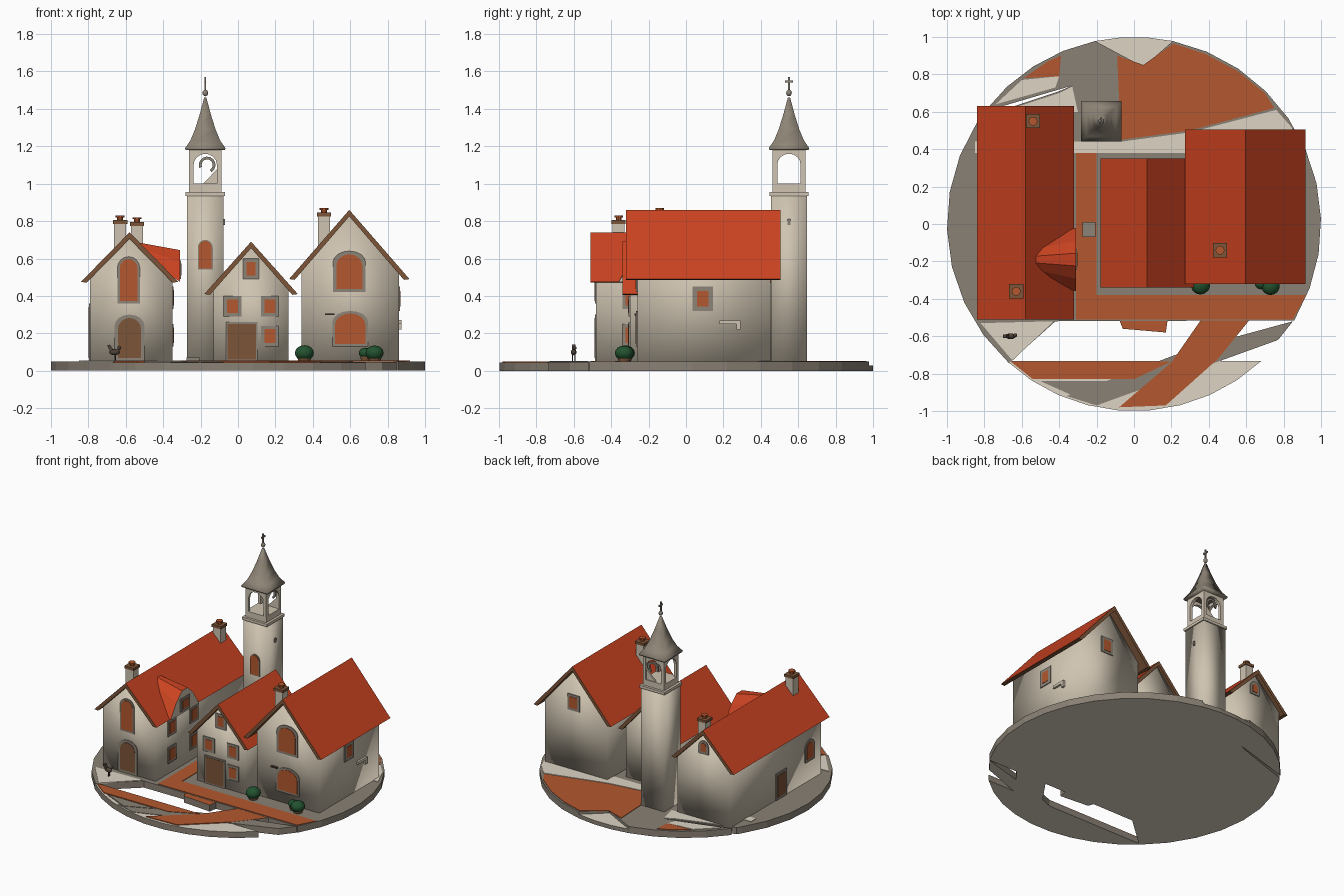
import bpy, bmesh, math
from mathutils import Vector, Matrix

cube = bpy.data.objects.get("Cube")
if cube:
    bpy.data.objects.remove(cube, do_unlink=True)


def material(name, hexa):
    srgb = [int(hexa[i:i + 2], 16) / 255 for i in range(0, 6, 2)]
    col = [c / 12.92 if c < 0.04 else ((c + 0.055) / 1.055) ** 2.4 for c in srgb] + [1]
    m = bpy.data.materials.new(name)
    m.use_nodes = True
    m.diffuse_color = col
    m.node_tree.nodes["Principled BSDF"].inputs["Base Color"].default_value = col
    return m


ROOF = material("roof_red", "cb4321")
TIMBER = material("timber_brown", "7c5539")
WALL = material("wall_plaster", "cfc4b1")
SLATE = material("spire_slate", "8f8577")
FRAME = material("frame_stone", "8c8478")
PANE = material("terracotta", "b3582e")
GREEN = material("bush_green", "22522f")
EARTH = material("ground_taupe", "8a8175")
PAVING = material("pale_paving", "ddd4c4")
IRON = material("dark_iron", "4f4238")


def finish(name, bm, *mats):
    bmesh.ops.recalc_face_normals(bm, faces=bm.faces)
    me = bpy.data.meshes.new(name)
    bm.to_mesh(me)
    bm.free()
    ob = bpy.data.objects.new(name, me)
    bpy.context.collection.objects.link(ob)
    for m in mats:
        me.materials.append(m)
    return ob


# Extrude a flat outline along an axis from a to b
def prism(name, pts, axis, a, b, *mats, rule=None, smooth=False):
    place = {"x": lambda u, v: (a, u, v), "y": lambda u, v: (u, a, v), "z": lambda u, v: (u, v, a)}[axis]
    bm = bmesh.new()
    face = bm.faces.new([bm.verts.new(place(u, v)) for u, v in pts])
    new = bmesh.ops.extrude_face_region(bm, geom=[face])["geom"]
    step = Vector([(b - a) * (axis == k) for k in "xyz"])
    bmesh.ops.translate(bm, vec=step, verts=[g for g in new if isinstance(g, bmesh.types.BMVert)])
    bmesh.ops.recalc_face_normals(bm, faces=bm.faces)
    for f in bm.faces:
        f.smooth = smooth
        f.material_index = rule(f) if rule else 0
    return finish(name, bm, *mats)


def box(name, x, y, z0, z1, hx, hy, mat, smooth=False):
    pts = [(x - hx, y - hy), (x + hx, y - hy), (x + hx, y + hy), (x - hx, y + hy)]
    return prism(name, pts, "z", z0, z1, mat, smooth=smooth)


# Ground piece: own colour on top, taupe rim, pale underside
def slab(name, pts, top, mat):
    prism(name, pts, "z", 0, top, mat, EARTH, PAVING,
          rule=lambda f: 0 if f.normal.z > 0.5 else 2 if f.normal.z < -0.5 else 1)


# Stack of rings (z, radius) around a vertical axis
def lathe(name, x, y, rings, sides, mat, turn=0.0, smooth=False):
    bm = bmesh.new()
    loops = [[bm.verts.new((x + r * math.cos(turn + math.tau * i / sides),
                            y + r * math.sin(turn + math.tau * i / sides), z)) for i in range(sides)]
             for z, r in rings]
    for lo, hi in zip(loops, loops[1:]):
        for i in range(sides):
            j = (i + 1) % sides
            bm.faces.new((lo[i], lo[j], hi[j], hi[i]))
    bm.faces.new(loops[0])
    bm.faces.new(loops[-1])
    for f in bm.faces:
        f.smooth = smooth
    return finish(name, bm, mat)


def ball(name, loc, size, mat):
    bm = bmesh.new()
    bmesh.ops.create_uvsphere(bm, u_segments=14, v_segments=8, radius=1,
                              matrix=Matrix.Translation(loc) @ Matrix.Diagonal((*size, 1)))
    for f in bm.faces:
        f.smooth = True
    return finish(name, bm, mat)


# Opening outline, straight or with an arched top
def outline(u, z0, z1, w, arch):
    h = w / 2
    if not arch:
        return [(u - h, z0), (u + h, z0), (u + h, z1), (u - h, z1)]
    rise = min(h, 0.06)
    top = [(u + h * math.cos(math.pi * i / 8), z1 - rise + rise * math.sin(math.pi * i / 8)) for i in range(9)]
    return [(u - h, z0), (u + h, z0)] + top


# Framed plate on a wall: axis and sign give the facing direction
def window(name, axis, at, sign, u, z0, z1, w, arch=False, pane=PANE, b=0.018):
    prism(name + "_frame", outline(u, z0, z1, w, arch), axis, at - sign * 0.002, at + sign * 0.006, FRAME)
    prism(name + "_pane", outline(u, z0 + b, z1 - b, w - 2 * b, arch), axis, at, at + sign * 0.009, pane)


# Gabled house with a thick roof, red above and timber below
def house(name, rx, rz, half, drop, wl, wr, roof_y, wall_y, t=0.035):
    k = drop / half
    under = lambda x: rz - t + 0.006 - k * abs(x - rx)
    prism(name + "_walls", [(wl, 0.03), (wr, 0.03), (wr, under(wr)), (rx, under(rx)), (wl, under(wl))],
          "y", *wall_y, WALL, smooth=True)
    l, r, e = rx - half, rx + half, rz - drop
    prism(name + "_roof", [(l, e), (rx, rz), (r, e), (r - 0.03, e - 0.004), (rx, rz - t), (l + 0.03, e - 0.004)],
          "y", *roof_y, ROOF, TIMBER, rule=lambda f: 0 if f.normal.z > 0.1 else 1)


def chimney(name, x, y, z0, z1):
    box(name + "_stack", x, y, z0, z1 - 0.04, 0.032, 0.032, WALL)
    box(name + "_collar", x, y, z1 - 0.045, z1 - 0.025, 0.038, 0.038, TIMBER)
    lathe(name + "_pot", x, y, [(z1 - 0.026, 0.016), (z1 - 0.01, 0.016), (z1 - 0.01, 0.024), (z1, 0.024)], 10, PANE)


def arc(a0, a1, n):
    return [(math.cos(math.radians(a0 + (a1 - a0) * i / n)), math.sin(math.radians(a0 + (a1 - a0) * i / n)))
            for i in range(n + 1)]


# Ground: broken round slab with open gaps
slab("ground_main", arc(-31, 78, 10) + [(0.05, 0.84)] + arc(102, 143, 4)
     + [(-0.33, 0.74), (-0.4, 0.71), (-0.82, 0.57)] + arc(147, 228, 7) + [(-0.42, -0.52)], 0.05, EARTH)
slab("ground_back_notch", arc(78, 102, 3) + [(0.05, 0.84)], 0.03, PAVING)
slab("ground_front", arc(-133, -47, 9), 0.045, PAVING)
slab("ground_diagonal", [(0.85, -0.52), (0.77, -0.62), (-0.2, -0.97), (-0.36, -0.92), (0.3, -0.67)], 0.048, EARTH)
slab("ground_bridge", [(0.36, -0.51), (0.62, -0.51), (0.45, -0.72), (0.2, -0.74)], 0.049, PANE)
slab("ground_lobe", [(-0.08, -0.51), (0.18, -0.51), (0.17, -0.58), (-0.06, -0.56)], 0.049, PANE)

patches = {
    "path_front": (PANE, [(-0.31, -0.51), (0.85, -0.51), (0.92, -0.38), (-0.2, -0.38), (-0.2, 0.38), (-0.31, 0.38)]),
    "path_back": (PANE, [(-0.07, 0.45), (0.3, 0.5), (0.75, 0.62), (0.7, 0.7), (0.55, 0.82), (0.38, 0.91),
                         (0.21, 0.965), (0.05, 0.85), (-0.09, 0.9)]),
    "paving_left": (PAVING, [(-0.82, -0.53), (-0.65, -0.73), (-0.43, -0.52)]),
    "paving_back": (PAVING, [(-0.85, 0.38), (0.9, 0.38), (0.84, 0.52), (0.76, 0.61), (0.3, 0.49), (-0.07, 0.44), (-0.85, 0.44)]),
    "paving_back_left": (PAVING, [(-0.8, 0.57), (-0.3, 0.6), (-0.33, 0.735), (-0.4, 0.7)]),
    "paving_left_rear": (PAVING, [(-0.74, 0.64), (-0.42, 0.73), (-0.4, 0.79), (-0.6, 0.77)]),
    "path_left_rear": (PANE, [(-0.59, 0.78), (-0.4, 0.79), (-0.39, 0.9), (-0.46, 0.87)]),
}
for name, (mat, pts) in patches.items():
    prism(name, pts, "z", 0.047, 0.054, mat)
front = {
    "path_strip": (PANE, [(-0.66, -0.735), (0.2, -0.735), (0.0, -0.83), (-0.54, -0.83)]),
    "path_end": (PANE, [(0.2, -0.74), (0.45, -0.72), (0.17, -0.97), (-0.08, -0.98)]),
    "earth_strip": (EARTH, [(-0.5, -0.84), (-0.1, -0.84), (-0.3, -0.93)]),
}
for name, (mat, pts) in front.items():
    prism(name, pts, "z", 0.044, 0.051, mat)
box("drain_cover", -0.24, -0.03, 0.05, 0.07, 0.035, 0.04, FRAME)

# Houses
house("left_house", -0.58, 0.74, 0.26, 0.265, -0.79, -0.35, (-0.51, 0.63), (-0.48, 0.6))
house("middle_house", 0.07, 0.69, 0.25, 0.28, -0.13, 0.27, (-0.34, 0.35), (-0.3, 0.33))
house("right_house", 0.595, 0.86, 0.322, 0.37, 0.34, 0.86, (-0.32, 0.505), (-0.26, 0.45))
chimney("left_front_chimney", -0.63, -0.36, 0.63, 0.83)
chimney("left_back_chimney", -0.54, 0.55, 0.63, 0.82)
chimney("right_chimney", 0.46, -0.14, 0.65, 0.87)

window("left_door", "y", -0.48, -1, -0.58, 0.05, 0.3, 0.16, True, TIMBER)
window("left_upper", "y", -0.48, -1, -0.585, 0.36, 0.61, 0.12, True, b=0.013)
window("left_back", "y", 0.6, 1, -0.57, 0.55, 0.65, 0.08, True)
window("left_side_door", "x", -0.79, -1, 0.0, 0.05, 0.25, 0.13, False, TIMBER)
window("left_side", "x", -0.79, -1, -0.34, 0.2, 0.36, 0.11, True)
for i, y in enumerate((-0.29, -0.03)):
    for j, z in enumerate((0.13, 0.33)):
        window(f"left_court_{i}{j}", "x", -0.35, 1, y, z, z + 0.12, 0.1)
window("middle_door", "y", -0.3, -1, 0.02, 0.05, 0.26, 0.17, False, TIMBER, b=0.01)
for i, (x, z, w) in enumerate(((0.07, 0.49, 0.085), (-0.03, 0.29, 0.095), (0.17, 0.29, 0.095), (0.17, 0.13, 0.095))):
    window(f"middle_window_{i}", "y", -0.3, -1, x, z, z + 0.11, w)
window("right_upper", "y", -0.26, -1, 0.595, 0.42, 0.64, 0.175, True)
window("right_lower", "y", -0.26, -1, 0.6, 0.13, 0.32, 0.19, True, b=0.014)
window("right_side", "x", 0.86, 1, 0.09, 0.32, 0.45, 0.11, b=0.024)
window("right_back", "y", 0.45, 1, 0.62, 0.5, 0.62, 0.1)
prism("side_bracket", [(0.18, 0.25), (0.27, 0.25), (0.27, 0.22), (0.29, 0.22), (0.29, 0.27), (0.18, 0.27)],
      "x", 0.855, 0.875, WALL)
box("small_lantern", 0.49, -0.265, 0.297, 0.307, 0.025, 0.01, IRON)

# Dormer: flared hood widening out of the left house roof
bm = bmesh.new()
shape = ((-1, 0), (-0.6, 0.62), (-0.2, 1), (0.2, 1), (0.6, 0.62), (1, 0))
back, mouth = [[bm.verts.new((x, -0.19 + r * u, z + h * v)) for u, v in shape]
               for x, r, z, h in ((-0.53, 0.09, 0.62, 0.065), (-0.31, 0.17, 0.475, 0.17))]
for i in range(len(shape) - 1):
    bm.faces.new((back[i], back[i + 1], mouth[i + 1], mouth[i]))
bm.faces.new((back[0], mouth[0], mouth[-1], back[-1]))
bm.faces.new(back)
bm.faces.new(mouth).material_index = 1
finish("dormer", bm, ROOF, WALL)
window("dormer_window", "x", -0.31, 1, -0.19, 0.49, 0.59, 0.11)

# Bell tower
TX, TY = -0.175, 0.55
box("tower_shaft", TX, TY, 0.03, 0.94, 0.097, 0.097, WALL, smooth=True)
box("tower_cornice", TX, TY, 0.935, 0.955, 0.105, 0.105, WALL)
box("belfry_sill", TX, TY, 0.95, 1.0, 0.087, 0.087, WALL)
for axis, c, o in (("x", TY, TX), ("y", TX, TY)):
    hole = outline(c, 0.99, 1.16, 0.125, True)
    arch = [(c + 0.087, 0.99), (c + 0.087, 1.19), (c - 0.087, 1.19), (c - 0.087, 0.99), hole[0]] + hole[:1:-1] + [hole[1]]
    for s in (-1, 1):
        prism(f"belfry_{axis}_{'far' if s > 0 else 'near'}", arch, axis, o + s * 0.065, o + s * 0.086, WALL)
# Broken tracery in the rear arch
prism("tracery_corner", [(TX - 0.02, 0.99), (TX + 0.065, 0.99), (TX + 0.065, 1.08)], "y", TY + 0.068, TY + 0.08, WALL)
ring = [(TX + 0.01 + r * u, 1.1 + r * v) for r, sweep in ((0.045, arc(-60, 200, 10)), (0.03, arc(200, -60, 10)))
        for u, v in sweep]
prism("tracery_ring", ring, "y", TY + 0.068, TY + 0.08, FRAME)
window("tower_window", "y", TY - 0.097, -1, TX, 0.54, 0.7, 0.08, True, b=0.006)
prism("tower_slit", outline(TY, 0.78, 0.81, 0.015, False), "x", TX + 0.095, TX + 0.105, FRAME)
q = math.sqrt(2)
lathe("spire", TX, TY, [(1.18, 0.105 * q), (1.19, 0.108 * q), (1.23, 0.08 * q), (1.29, 0.055 * q),
                        (1.37, 0.03 * q), (1.46, 0.006 * q)], 4, SLATE, math.pi / 4, smooth=True)
ball("spire_ball", (TX, TY, 1.485), (0.015, 0.015, 0.018), FRAME)
box("cross_post", TX, TY, 1.49, 1.57, 0.005, 0.005, FRAME)
box("cross_arm", TX, TY, 1.54, 1.55, 0.005, 0.022, FRAME)

# Bushes in low pots
for i, (x, y, r) in enumerate(((0.355, -0.325, 0.052), (0.73, -0.33, 0.05), (0.68, -0.315, 0.035))):
    lathe(f"bush_pot_{i}", x, y, [(0.05, r * 0.6), (0.075, r * 0.75)], 12, TIMBER)
    ball(f"bush_{i}", (x, y, 0.095), (r, r, r * 0.8), GREEN)

# Small bird on the paving
ball("bird_body", (-0.66, -0.6, 0.1), (0.03, 0.015, 0.017), IRON)
ball("bird_head", (-0.635, -0.595, 0.123), (0.011, 0.01, 0.011), IRON)
prism("bird_tail", [(-0.68, 0.1), (-0.7, 0.135), (-0.685, 0.14), (-0.665, 0.11)], "y", -0.61, -0.59, IRON)
for s in (-1, 1):
    box("bird_leg", -0.655, -0.6 + s * 0.007, 0.05, 0.09, 0.003, 0.003, IRON)
